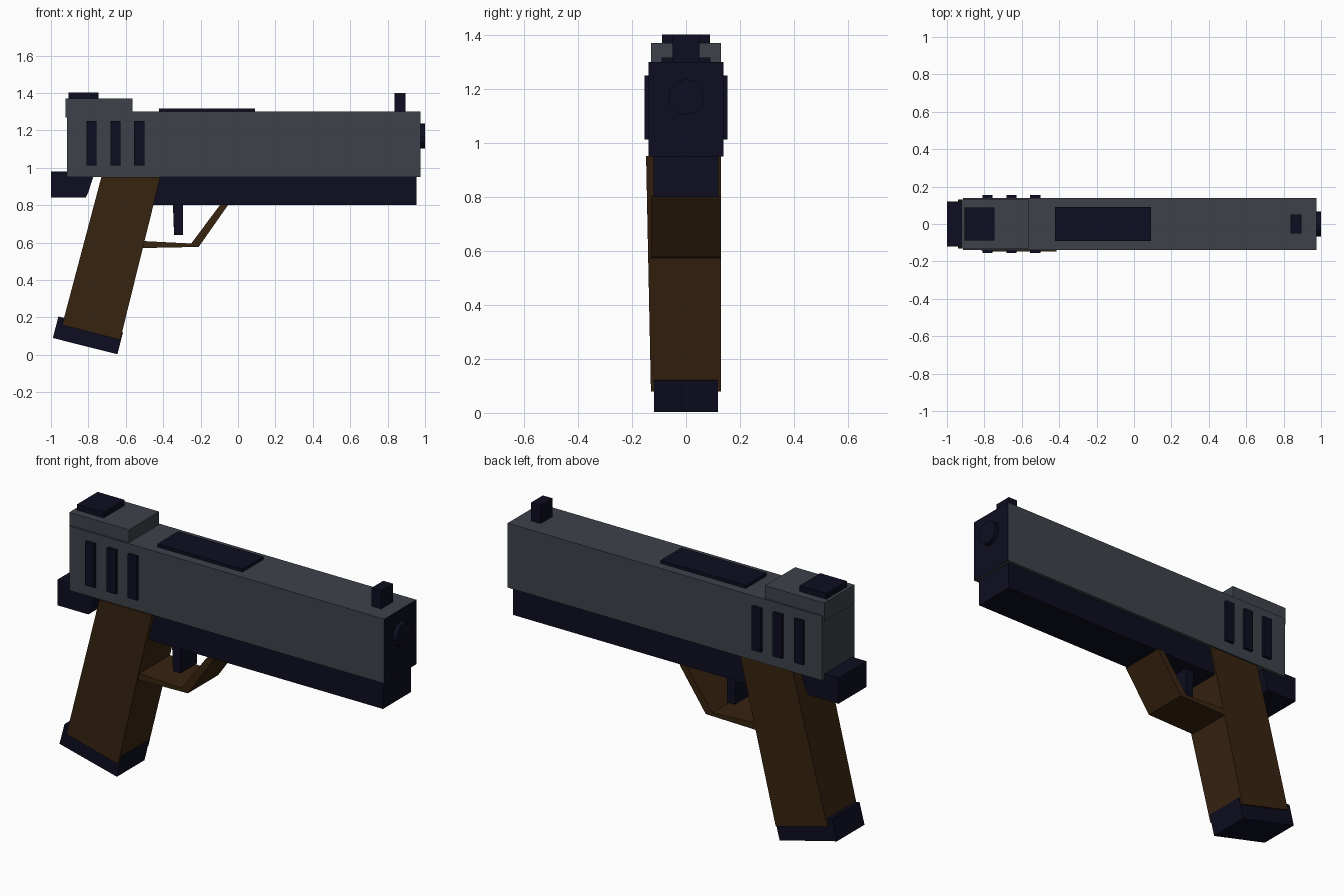
import bpy, bmesh, math

if "Cube" in bpy.data.objects:
    bpy.data.objects.remove(bpy.data.objects["Cube"])


def material(name, rgb):
    m = bpy.data.materials.new(name)
    m.diffuse_color = (*rgb, 1)
    m.use_nodes = True
    m.node_tree.nodes["Principled BSDF"].inputs["Base Color"].default_value = m.diffuse_color
    return m


GREY = material("slate grey", (0.047, 0.055, 0.068))
DARK = material("dark navy", (0.0042, 0.0042, 0.015))
BROWN = material("dark brown", (0.039, 0.017, 0.005))


def finish(name, bm, *mats):
    bmesh.ops.recalc_face_normals(bm, faces=bm.faces)
    me = bpy.data.meshes.new(name)
    bm.to_mesh(me)
    bm.free()
    for m in mats:
        me.materials.append(m)
    ob = bpy.data.objects.new(name, me)
    bpy.context.collection.objects.link(ob)
    return ob


def prism(name, profile, y0, y1, *mats):
    """Extrude an x-z side profile between two y values."""
    bm = bmesh.new()
    a = [bm.verts.new((x, y0, z)) for x, z in profile]
    b = [bm.verts.new((x, y1, z)) for x, z in profile]
    n = len(profile)
    bm.faces.new(a)
    bm.faces.new(b[::-1])
    for i in range(n):
        j = (i + 1) % n
        bm.faces.new((a[j], a[i], b[i], b[j]))
    return finish(name, bm, *mats)


def box(name, x0, x1, z0, z1, half, *mats):
    return prism(name, [(x0, z0), (x1, z0), (x1, z1), (x0, z1)], -half, half, *mats)


# Slide with a dark front face
slide = box("slide", -0.915, 0.975, 0.95, 1.30, 0.138, GREY, DARK)
for f in slide.data.polygons:
    f.material_index = 1 if f.normal.x > 0.9 else 0

# Raised rear block and sights
box("rear_block", -0.922, -0.565, 1.27, 1.37, 0.13, GREY)
box("rear_sight", -0.905, -0.745, 1.365, 1.402, 0.088, DARK)
box("front_sight", 0.838, 0.895, 1.29, 1.40, 0.05, DARK)

# Top port plate
box("port_plate", -0.422, 0.09, 1.295, 1.317, 0.09, DARK)

# Side grip ribs, running through the slide to both sides
for i, x in enumerate((-0.81, -0.682, -0.555)):
    box(f"slide_rib_{i + 1}", x, x + 0.054, 1.012, 1.25, 0.154, DARK)

# Muzzle
bm = bmesh.new()
bmesh.ops.create_cone(bm, cap_ends=True, segments=12, radius1=0.066, radius2=0.066, depth=0.05)
for v in bm.verts:
    x, y, z = v.co
    v.co = (0.975 + z, y, 1.17 + x)
finish("muzzle", bm, DARK)

# Lower frame and rear tang
prism("lower_frame", [(-0.47, 0.80), (0.955, 0.80), (0.955, 0.955), (-0.47, 0.955)],
      -0.12, 0.12, DARK)
prism("rear_tang", [(-1.0, 0.84), (-0.815, 0.84), (-0.80, 0.87), (-0.765, 0.98), (-1.0, 0.98)],
      -0.12, 0.12, DARK)

# Raked grip, slightly wider at the top
grip = prism("grip", [(-0.94, 0.16), (-0.63, 0.08), (-0.415, 0.952), (-0.73, 0.952)],
             -0.13, 0.13, BROWN)
for v in grip.data.vertices:
    if v.co.z > 0.5 and v.co.y < 0:
        v.co.y = -0.148

# Magazine base
prism("magazine_base", [(-0.99, 0.09), (-0.645, 0.003), (-0.615, 0.12), (-0.96, 0.205)],
      -0.118, 0.118, DARK)

# Trigger and its guard
prism("trigger", [(-0.342, 0.64), (-0.295, 0.64), (-0.295, 0.81), (-0.348, 0.81)],
      -0.07, 0.07, DARK)
prism("trigger_guard", [(-0.56, 0.57), (-0.21, 0.577), (-0.052, 0.803), (-0.095, 0.803),
                        (-0.25, 0.595), (-0.56, 0.611)], -0.13, 0.13, BROWN)
